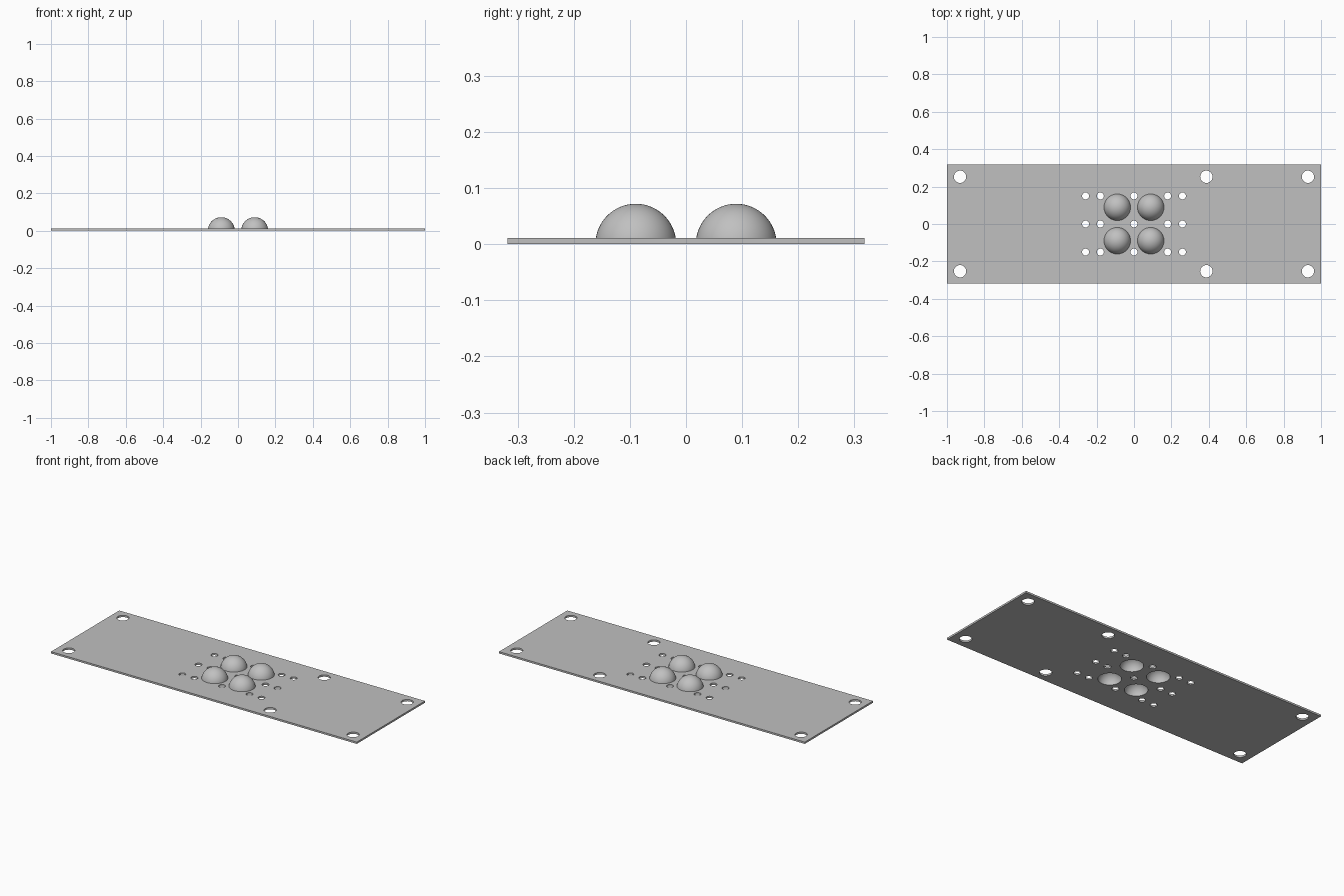
import bpy, bmesh, math

if "Cube" in bpy.data.objects:
    bpy.data.objects.remove(bpy.data.objects["Cube"])

T = 0.0107                      # plate thickness
W, D = 1.0, 0.3185              # plate half sizes
R_OUT, R_IN = 0.072, 0.0615     # dome shell radii
DOME = 0.0895                   # dome centre offset

grey = bpy.data.materials.new("plain grey")
grey.diffuse_color = (0.53, 0.53, 0.53, 1)
grey.use_nodes = True
grey.node_tree.nodes["Principled BSDF"].inputs["Base Color"].default_value = grey.diffuse_color


def add_object(name, mesh):
    obj = bpy.data.objects.new(name, mesh)
    bpy.context.collection.objects.link(obj)
    mesh.materials.clear()
    mesh.materials.append(grey)
    bpy.ops.object.select_all(action='DESELECT')
    obj.select_set(True)
    bpy.context.view_layer.objects.active = obj
    bpy.ops.object.shade_smooth_by_angle(angle=math.radians(35))
    return obj


def add_loop(curve, pts):
    s = curve.splines.new('POLY')
    s.points.add(len(pts) - 1)
    for p, (x, y) in zip(s.points, pts):
        p.co = (x, y, 0, 1)
    s.use_cyclic_u = True


def circle(x, y, r, n):
    return [(x + r * math.cos(2 * math.pi * i / n), y + r * math.sin(2 * math.pi * i / n))
            for i in range(n)]


# Plate: filled outline with holes, extruded
curve = bpy.data.curves.new("plate_outline", 'CURVE')
curve.dimensions = '2D'
curve.fill_mode = 'BOTH'
curve.extrude = T / 2
add_loop(curve, [(-W, -D), (W, -D), (W, D), (-W, D)])
for x in (-0.93, 0.387, 0.93):                 # mounting holes
    for y in (-0.2525, 0.2525):
        add_loop(curve, circle(x, y, 0.033, 32))
for x in (-0.259, -0.18, 0, 0.18, 0.259):      # small hole grid
    for y in (-0.15, 0, 0.15):
        add_loop(curve, circle(x, y, 0.0187, 24))
for x in (-DOME, DOME):                        # dome openings
    for y in (-DOME, DOME):
        add_loop(curve, circle(x, y, 0.068, 48))
outline = bpy.data.objects.new("plate_outline", curve)
bpy.context.collection.objects.link(outline)
mesh = bpy.data.meshes.new_from_object(
    outline.evaluated_get(bpy.context.evaluated_depsgraph_get()))
bpy.data.objects.remove(outline)
bm = bmesh.new()
bm.from_mesh(mesh)
bmesh.ops.remove_doubles(bm, verts=bm.verts, dist=1e-5)
bmesh.ops.translate(bm, verts=bm.verts, vec=(0, 0, T / 2))
bmesh.ops.recalc_face_normals(bm, faces=bm.faces)
bm.to_mesh(mesh)
bm.free()
add_object("plate", mesh)

# Dome: hollow hemisphere shell spun from an arc profile
bm = bmesh.new()
N = 16
arcs = [(R_OUT, i) for i in range(N + 1)] + [(R_IN, i) for i in range(N, -1, -1)]
prof = [bm.verts.new((r * math.sin(i * math.pi / 2 / N), 0, r * math.cos(i * math.pi / 2 / N)))
        for r, i in arcs]
edges = [bm.edges.new(p) for p in zip(prof, prof[1:])]
bmesh.ops.spin(bm, geom=prof + edges, cent=(0, 0, 0), axis=(0, 0, 1),
               angle=2 * math.pi, steps=48)
bmesh.ops.remove_doubles(bm, verts=bm.verts, dist=1e-5)
bmesh.ops.recalc_face_normals(bm, faces=bm.faces)
dome = bpy.data.meshes.new("dome")
bm.to_mesh(dome)
bm.free()
for j, y in enumerate((-DOME, DOME)):
    for i, x in enumerate((-DOME, DOME)):
        name = "dome_" + ("front", "back")[j] + "_" + ("left", "right")[i]
        add_object(name, dome.copy()).location = (x, y, 0)
